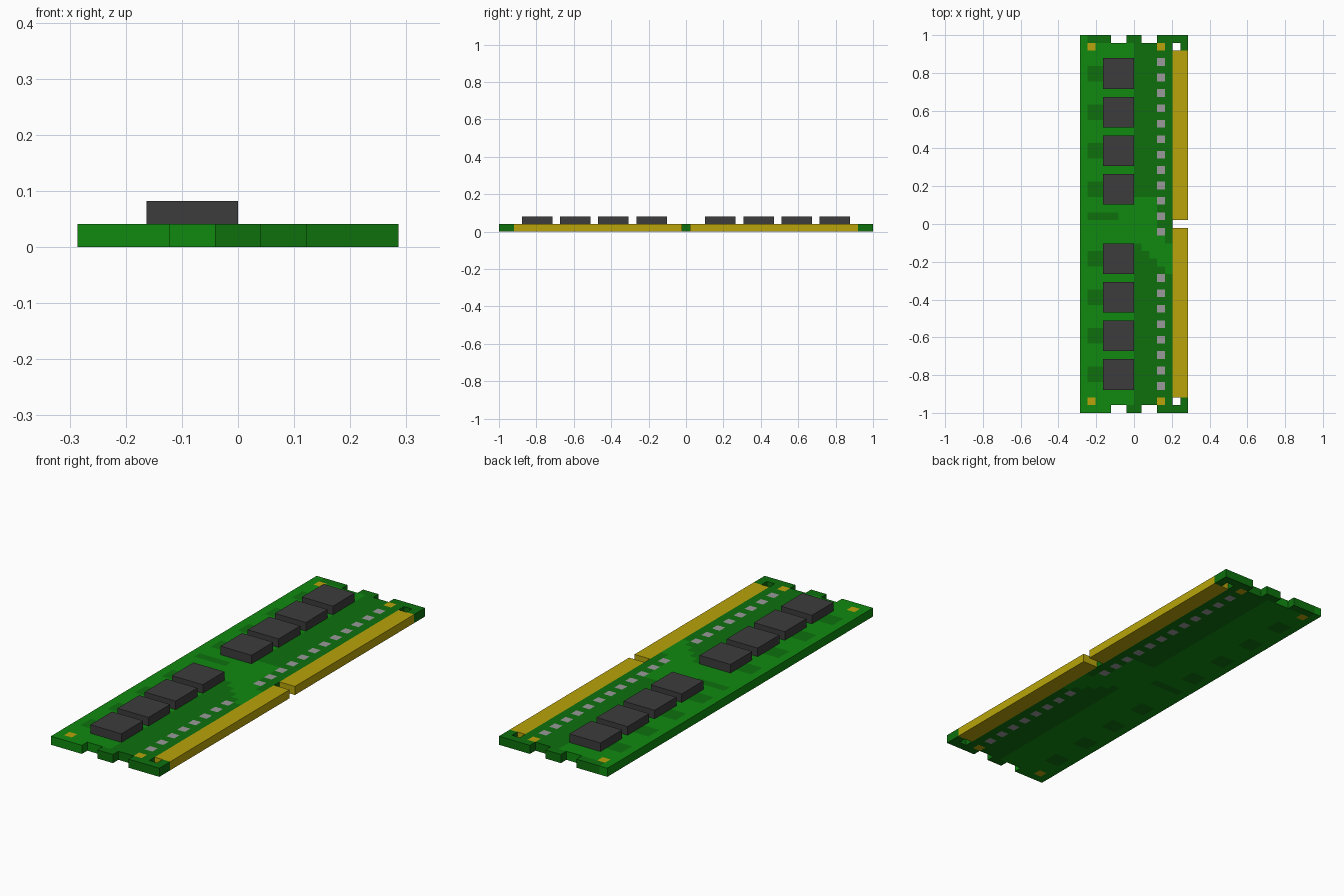
import bpy, bmesh

if "Cube" in bpy.data.objects:
    bpy.data.objects.remove(bpy.data.objects["Cube"])

COLS, ROWS = 14, 49
U = 2 / ROWS                      # one block of the model's grid


def material(name, rgb):
    m = bpy.data.materials.new(name)
    m.diffuse_color = (*rgb, 1)
    m.use_nodes = True
    m.node_tree.nodes["Principled BSDF"].inputs["Base Color"].default_value = m.diffuse_color
    return m


LIGHT = material("light_green", (0.005, 0.254, 0.005))
DARK = material("dark_green", (0.004, 0.162, 0.004))
GOLD = material("gold", (0.479, 0.371, 0.003))
SILVER = material("solder_grey", (0.32, 0.32, 0.32))
BLACK = material("chip_grey", (0.045, 0.045, 0.045))


def pos(c, r, z):
    """Grid corner (column from -x, row from +y, layer) to world position."""
    return ((c - COLS / 2) * U, (ROWS / 2 - r) * U, z * U)


def finish(name, bm, mats):
    bmesh.ops.remove_doubles(bm, verts=bm.verts, dist=1e-5)
    bmesh.ops.recalc_face_normals(bm, faces=bm.faces)
    me = bpy.data.meshes.new(name)
    bm.to_mesh(me)
    bm.free()
    for m in mats:
        me.materials.append(m)
    ob = bpy.data.objects.new(name, me)
    bpy.context.collection.objects.link(ob)


def box(name, c0, c1, r0, r1, z0, z1, mat):
    bm = bmesh.new()
    bmesh.ops.create_cube(bm, size=1)
    for v in bm.verts:
        v.co = pos(c1 if v.co.x > 0 else c0, r1 if v.co.y < 0 else r0,
                   z1 if v.co.z > 0 else z0)
    finish(name, bm, [mat])


# Board colour map: cell -> material slot (0 light, 1 dark, 2 gold, 3 silver)
cells = {(c, r): 0 for c in range(COLS) for r in range(ROWS)}


def paint(slot, c0, c1, r0, r1):
    for c in range(c0, c1):
        for r in range(r0, r1):
            if slot is None:
                cells.pop((c, r), None)
            else:
                cells[c, r] = slot


chip_rows = [3, 8, 13, 18, 27, 32, 37, 42]

# Dark copper areas, with the stepped light patch in the middle
paint(1, 7, 14, 0, 49)
paint(1, 1, 7, 0, 1)
paint(1, 6, 7, 48, 49)
paint(0, 7, 10, 21, 27)
paint(0, 10, 11, 26, 27)
for i in range(4):
    paint(0, 8 + i, 12, 27 + i, 28 + i)
paint(1, 1, 5, 23, 24)
for r in chip_rows:
    paint(1, 1, 3, r + 1, r + 3)

# Corner pads and row of small solder pads
for r in (1, 47):
    paint(2, 1, 2, r, r + 1)
    paint(2, 10, 11, r, r + 1)
for r in [*range(3, 26, 2), *range(31, 46, 2)]:
    paint(3, 10, 11, r, r + 1)

# End notches, corner holes, and space for the contact strips
for r in (0, 48):
    paint(None, 4, 6, r, r + 1)
    paint(None, 8, 10, r, r + 1)
for r in (1, 47):
    paint(None, 12, 13, r, r + 1)
paint(None, 12, 14, 2, 47)

# Circuit board
bm = bmesh.new()


def quad(slot, *corners):
    bm.faces.new([bm.verts.new(pos(*p)) for p in corners]).material_index = slot


for (c, r), s in cells.items():
    ring = [(c, r), (c, r + 1), (c + 1, r + 1), (c + 1, r)]
    for z in (0, 1):
        quad(s, *[(*p, z) for p in ring])
    for i, (dc, dr) in enumerate([(-1, 0), (0, 1), (1, 0), (0, -1)]):
        if (c + dc, r + dr) not in cells:
            a, b = ring[i], ring[(i + 1) % 4]
            quad(s, (*a, 0), (*b, 0), (*b, 1), (*a, 1))
finish("circuit_board", bm, [LIGHT, DARK, GOLD, SILVER])

# Gold edge contacts either side of the key notch
box("contact_strip_back", 12, 14, 2, 24, 0, 1, GOLD)
box("contact_strip_front", 12, 14, 25, 47, 0, 1, GOLD)

# Memory chips
for i, r in enumerate(chip_rows):
    box(f"memory_chip_{i + 1}", 3, 7, r, r + 4, 1, 2, BLACK)
